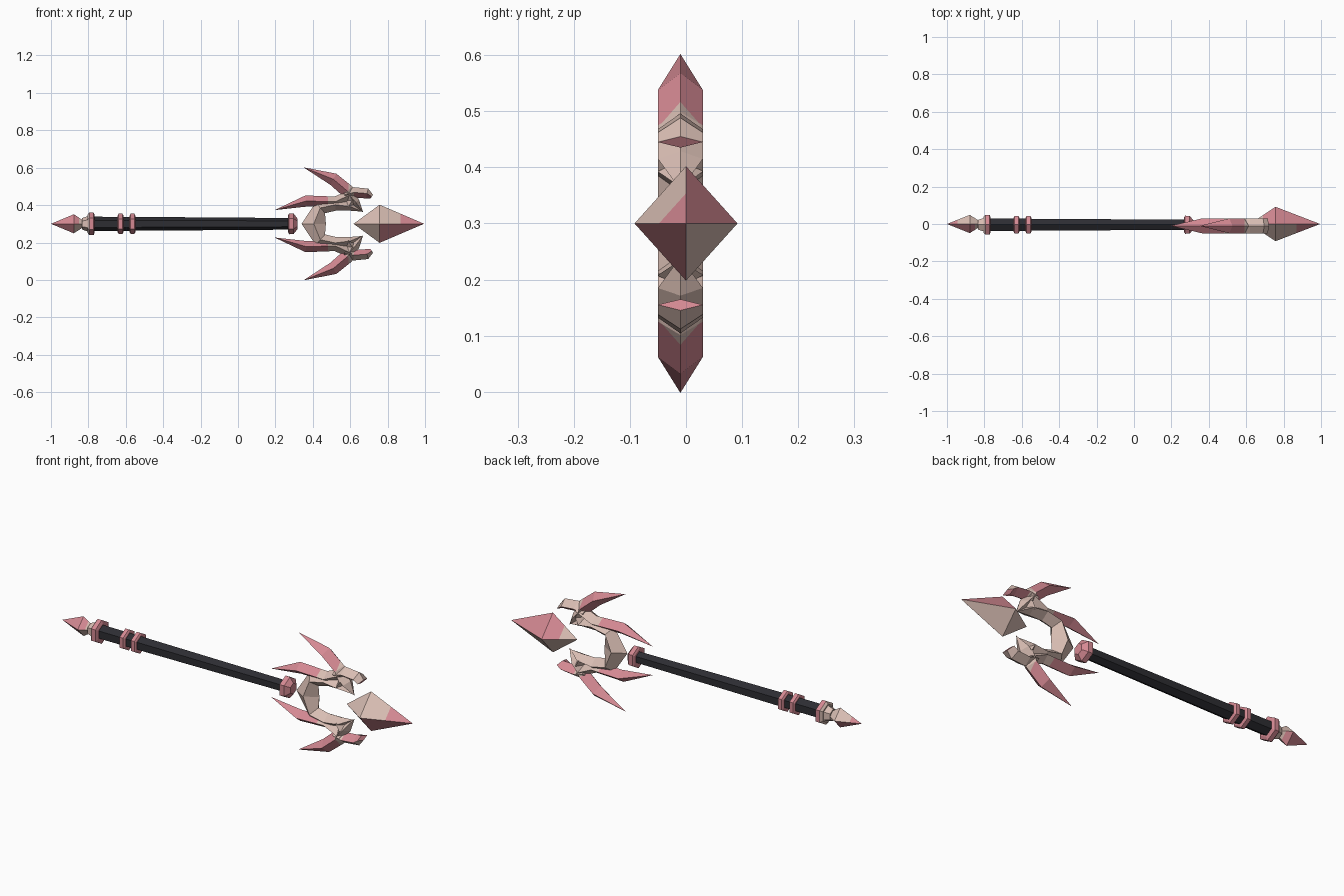
import bpy, bmesh, math
from mathutils import Vector

if "Cube" in bpy.data.objects:
    bpy.data.objects.remove(bpy.data.objects["Cube"])

AXIS_Z = 0.3


def material(name, rgb):
    m = bpy.data.materials.new(name)
    m.diffuse_color = (*rgb, 1)
    m.use_nodes = True
    m.node_tree.nodes["Principled BSDF"].inputs["Base Color"].default_value = m.diffuse_color
    return m


MATS = [material("dark_grip", (0.026, 0.026, 0.032)),
        material("rose_pink", (0.66, 0.25, 0.29)),
        material("pale_beige", (0.69, 0.51, 0.45))]
DARK, PINK, BEIGE = 0, 1, 2


def finish(bm, name, rule, cuts=()):
    """Cut faces at given x, colour by rule(centre, normal), make the object."""
    bmesh.ops.remove_doubles(bm, verts=bm.verts, dist=1e-5)
    for x in cuts:
        bmesh.ops.bisect_plane(bm, geom=bm.verts[:] + bm.edges[:] + bm.faces[:],
                               plane_co=(x, 0, 0), plane_no=(1, 0, 0))
    bmesh.ops.recalc_face_normals(bm, faces=bm.faces)
    bm.normal_update()
    for f in bm.faces:
        f.material_index = rule(f.calc_center_median(), f.normal)
    me = bpy.data.meshes.new(name)
    bm.to_mesh(me)
    bm.free()
    for m in MATS:
        me.materials.append(m)
    ob = bpy.data.objects.new(name, me)
    bpy.context.collection.objects.link(ob)
    return ob


def skin(bm, rings):
    """Join successive rings of points and close both ends."""
    vs = [[bm.verts.new(p) for p in r] for r in rings]
    n = len(vs[0])
    for a, b in zip(vs, vs[1:]):
        for i in range(n):
            j = (i + 1) % n
            if rings_point(a):
                bm.faces.new((a[0], b[j], b[i]))
            elif rings_point(b):
                bm.faces.new((a[i], a[j], b[0]))
            else:
                bm.faces.new((a[i], a[j], b[j], b[i]))
    for r in (vs[0], vs[-1]):
        if rings_point(r):
            for v in r[1:]:
                bm.verts.remove(v)
        else:
            bm.faces.new(r)


def rings_point(ring):
    return not ring[0].is_valid or (ring[0].co - ring[1].co).length < 1e-6


def lathe(name, profile, rule, n=6, y=-0.004, squash=1.0, cuts=()):
    """Faceted solid around the staff axis; profile is (x, radius)."""
    bm = bmesh.new()
    skin(bm, [[Vector((x, y + squash * r * math.sin(math.tau * i / n),
                       AXIS_Z + r * math.cos(math.tau * i / n)))
               for i in range(n)] for x, r in profile])
    return finish(bm, name, rule, cuts)


def horn(name, path, side, rule, cuts=(), half_y=0.04):
    """Diamond-section blade along (x, height above axis, half width)."""
    bm = bmesh.new()
    pts = [Vector((x, -0.01, AXIS_Z + side * z)) for x, z, w in path]
    rings = []
    for i, p in enumerate(pts):
        t = (pts[min(i + 1, len(pts) - 1)] - pts[max(i - 1, 0)]).normalized()
        nrm = Vector((-t.z, 0, t.x))
        w = path[i][2]
        dy = Vector((0, half_y if w > 0 else 0, 0))
        rings.append([p + nrm * w, p + dy, p - nrm * w, p - dy])
    skin(bm, rings)
    return finish(bm, name, rule, cuts)


# Handle shaft
lathe("shaft", [(-0.78, 0.038), (-0.55, 0.037), (0.29, 0.031)], lambda c, n: DARK)

# Collars and rings
lathe("butt_collar", [(-0.805, 0.048), (-0.795, 0.061), (-0.772, 0.061), (-0.766, 0.045)],
      lambda c, n: BEIGE if n.x < -0.5 else PINK)
for k, x in enumerate((-0.628, -0.564)):
    lathe(f"grip_ring_{k + 1}", [(x - 0.015, 0.045), (x - 0.010, 0.054),
                                 (x + 0.010, 0.054), (x + 0.015, 0.045)],
          lambda c, n: PINK)
lathe("head_collar", [(0.268, 0.045), (0.273, 0.056), (0.298, 0.054), (0.318, 0.028)],
      lambda c, n: PINK)


# Spear gem: alternating facets, with a pink tip and a pale root
def head_rule(c, n):
    if c.x < 0.69:
        return BEIGE
    front_up_or_back_low = (n.y < 0) == (n.z > 0)
    if c.x < 0.757:
        return BEIGE if n.y < 0 or n.z < 0 and c.x < 0.74 else PINK
    if front_up_or_back_low:
        return PINK if c.x > 0.87 and n.z > 0 else BEIGE
    return PINK


lathe("head_gem", [(0.618, 0), (0.757, 0.102), (0.995, 0)], head_rule,
      n=4, y=0, squash=0.9, cuts=(0.69, 0.87))


# Butt gem with its socket
def butt_rule(c, n):
    if c.x < -0.945:
        return PINK
    if n.y > 0 and n.z > 0:
        return BEIGE
    if c.x > -0.85:
        return BEIGE
    return BEIGE if n.y < 0 and n.z < 0 and c.x > -0.88 else PINK


lathe("butt_gem", [(-1.0, 0), (-0.878, 0.051), (-0.80, 0)], butt_rule,
      n=4, y=0, squash=0.95, cuts=(-0.945, -0.85))
lathe("butt_socket", [(-0.835, 0.03), (-0.80, 0.042)], lambda c, n: BEIGE)

# Crescent cradle around the gem
half = [(0.665, 0.065, 0), (0.60, 0.092, 0.022), (0.52, 0.102, 0.032),
        (0.44, 0.085, 0.038)]
crescent = half + [(0.405, 0, 0.065)] + [(x, -z, w) for x, z, w in half[::-1]]
horn("crescent", crescent, 1, lambda c, n: BEIGE)

# Swept horns, mirrored above and below
for side, tag in ((1, "upper"), (-1, "lower")):
    horn(f"{tag}_outer_horn", [(0.35, 0.302, 0), (0.51, 0.238, 0.034), (0.585, 0.175, 0.036),
                               (0.61, 0.125, 0.028), (0.59, 0.09, 0.02)], side,
         lambda c, n: PINK if c.x < 0.59 and abs(c.z - AXIS_Z) > 0.185 else BEIGE, cuts=(0.59,))
    horn(f"{tag}_inner_horn", [(0.195, 0.073, 0), (0.365, 0.122, 0.03), (0.52, 0.118, 0.028),
                               (0.61, 0.16, 0.024)], side,
         lambda c, n: PINK if c.x < 0.48 else BEIGE, cuts=(0.48,))
    horn(f"{tag}_prong", [(0.57, 0.155, 0.024), (0.62, 0.168, 0.028), (0.69, 0.162, 0.027),
                          (0.715, 0.145, 0.012)], side,
         lambda c, n, s=side: PINK if n.z * s < -0.2 and c.x > 0.63 else BEIGE)
    horn(f"{tag}_inner_claw", [(0.59, 0.16, 0.025), (0.63, 0.115, 0.022), (0.67, 0.06, 0)],
         side, lambda c, n: BEIGE)
